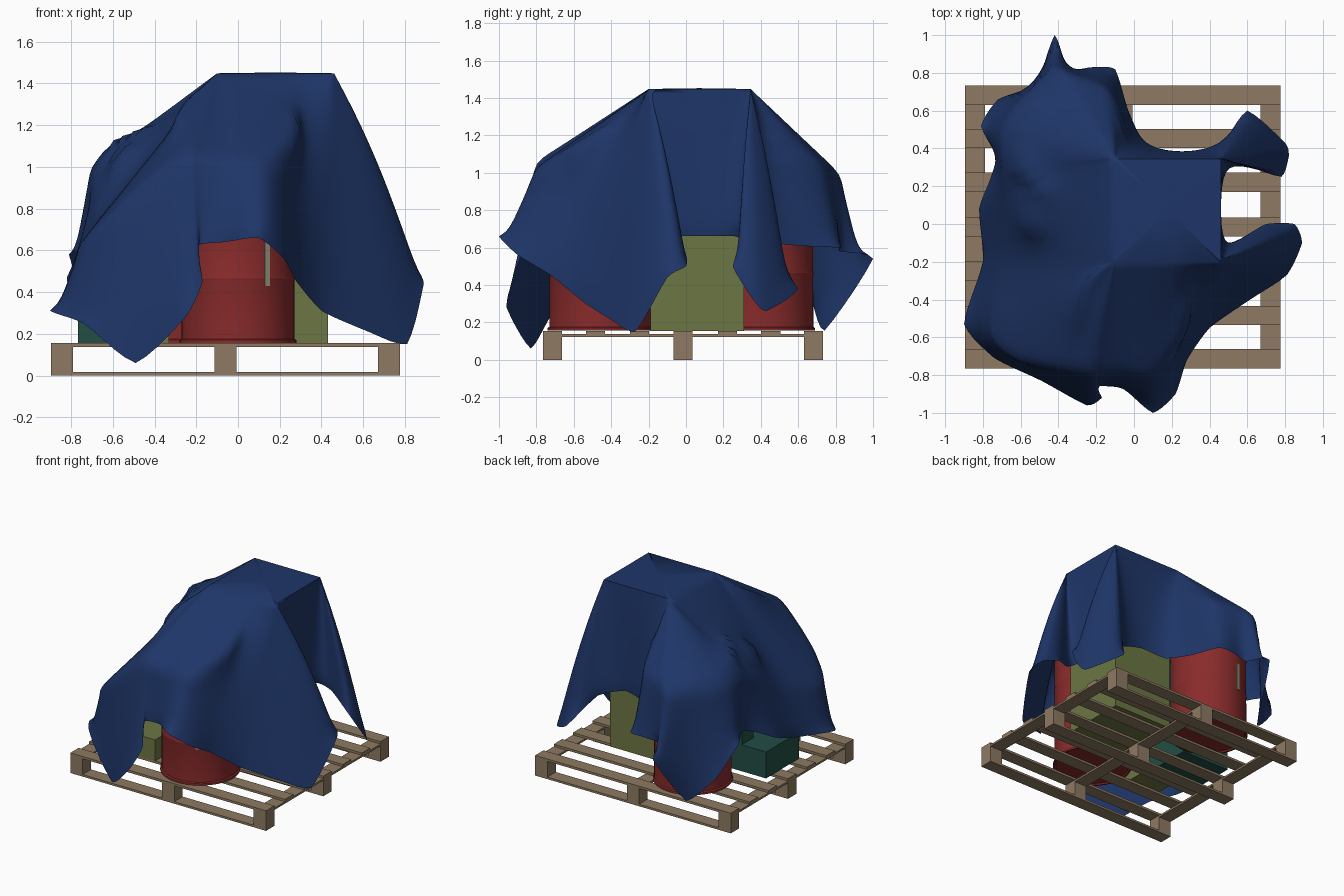
import bpy, bmesh, math
from mathutils import Vector

if "Cube" in bpy.data.objects:
    bpy.data.objects.remove(bpy.data.objects["Cube"])


def mat(name, r, g, b):
    m = bpy.data.materials.new(name)
    m.diffuse_color = (r, g, b, 1)
    m.use_nodes = True
    m.node_tree.nodes["Principled BSDF"].inputs["Base Color"].default_value = m.diffuse_color
    return m


WOOD = mat("pallet wood", .27, .195, .122)
RED = mat("drum red", .25, .024, .024)
OLIVE = mat("olive box", .15, .18, .057)
TEAL = mat("teal crate", .016, .075, .06)
BLUE = mat("tarp blue", .013, .036, .138)
PALE = mat("pale label", .32, .31, .22)


def finish(name, bm, material, smooth=None):
    me = bpy.data.meshes.new(name)
    bmesh.ops.recalc_face_normals(bm, faces=bm.faces)
    bm.to_mesh(me)
    bm.free()
    ob = bpy.data.objects.new(name, me)
    bpy.context.collection.objects.link(ob)
    me.materials.append(material)
    if smooth:
        bpy.ops.object.select_all(action='DESELECT')
        ob.select_set(True)
        bpy.context.view_layer.objects.active = ob
        bpy.ops.object.shade_smooth_by_angle(angle=math.radians(smooth))
    return ob


def box(name, x0, x1, y0, y1, z0, z1, material):
    bm = bmesh.new()
    bmesh.ops.create_cube(bm, size=1)
    for v in bm.verts:
        v.co = ((x0 + x1) / 2 + v.co.x * (x1 - x0), (y0 + y1) / 2 + v.co.y * (y1 - y0),
                (z0 + z1) / 2 + v.co.z * (z1 - z0))
    return finish(name, bm, material)


# Pallet: deck slats, stringer boards, blocks and bottom runners
SLATS = (-.765, -.535, -.3, -.067, .17, .402, .63)
for i, y in enumerate(SLATS):
    box("deck_slat_%d" % i, -.895, .775, y, y + .102, .137, .155, WOOD)
for i, x in enumerate((-.895, -.113, .67)):
    box("stringer_board_%d" % i, x, x + .105, -.765, .732, .122, .137, WOOD)
    for j, y in enumerate((-.765, -.067, .63)):
        box("block_%d_%d" % (i, j), x, x + .105, y, y + .102, .016, .122, WOOD)
for j, y in enumerate((-.765, -.067, .63)):
    box("bottom_runner_%d" % j, -.895, .775, y, y + .102, 0, .016, WOOD)


# Steel drums, lathed from a profile with chimes and two rolling hoops
DRUMS = ((0, -.46), (-.345, .41))
PROFILE = [(0, .165), (.26, .165), (.27, .156), (.28, .156), (.28, .17), (.271, .176),
           (.27, .455), (.273, .465), (.27, .475), (.27, .755), (.273, .765), (.27, .775),
           (.27, 1.03), (.276, 1.035), (.276, 1.05), (.262, 1.05), (.26, 1.035), (0, 1.035)]


def drum(name, cx, cy, label_angle, n=48):
    bm = bmesh.new()
    vs = [bm.verts.new((cx + r, cy, z)) for r, z in PROFILE]
    es = [bm.edges.new(p) for p in zip(vs, vs[1:])]
    bmesh.ops.spin(bm, geom=vs + es, cent=(cx, cy, 0), axis=(0, 0, 1),
                   angle=math.tau, steps=n, use_merge=True)
    bmesh.ops.remove_doubles(bm, verts=bm.verts, dist=1e-4)
    finish(name, bm, RED, 30)
    # Narrow label plate on the drum wall
    plate = box(name + "_label", .268, .274, -.014, .014, .43, .64, PALE)
    plate.location = (cx, cy, 0)
    plate.rotation_euler.z = math.radians(label_angle)


drum("front_drum", *DRUMS[0], -59)
drum("back_drum", *DRUMS[1], 101)

# Boxes under the tarp
box("tall_box", -.07, .43, -.19, .31, .155, 1.42, OLIVE)
box("low_box", -.6, -.33, -.54, -.29, .156, .32, OLIVE)
box("low_crate", -.767, -.36, -.28, .12, .156, .36, TEAL)
box("stacked_crate", -.56, -.3, -.02, .12, .36, 1.04, TEAL)

# Tarp hem, counter-clockwise from the front middle
HEM = [(.1, -1, .66), (.22, -.9, .56), (.28, -.72, .45), (.4, -.55, .31), (.6, -.41, .22),
       (.81, -.27, .15), (.89, -.1, .44), (.85, 0, .5), (.7, 0, .56), (.56, -.08, .6),
       (.46, -.1, .66), (.46, .28, .66), (.58, .31, .62), (.78, .25, .5), (.82, .36, .32),
       (.8, .43, .26), (.6, .6, .38), (.46, .42, .58), (.25, .38, .66), (.06, .42, .63),
       (-.03, .6, .61), (-.1, .82, .6), (-.22, .83, .6), (-.35, .82, .58), (-.42, 1, .54),
       (-.52, .74, .155), (-.72, .66, .35), (-.81, .52, .58), (-.73, .36, .6),
       (-.76, .24, .56), (-.82, .08, .47), (-.8, -.2, .36), (-.9, -.53, .31),
       (-.74, -.71, .25), (-.49, -.83, .06), (-.25, -.96, .28), (-.17, -.92, .45),
       (-.2, -.86, .62), (-.06, -.87, .64)]
# Tarp shoulder above the hem, from hem point 20 round to hem point 1
SHOULDER = [(-.05, .56, 1.08), (-.13, .72, 1.05), (-.25, .77, 1.03), (-.34, .8, 1.02),
            (-.42, .84, .98), (-.53, .73, 1), (-.66, .6, 1), (-.71, .46, 1), (-.7, .32, 1),
            (-.69, .2, .95), (-.67, .06, .9), (-.68, -.2, .72), (-.79, -.6, .6),
            (-.62, -.73, .76), (-.46, -.77, .91), (-.3, -.79, 1.05), (-.23, -.81, 1.06),
            (-.17, -.8, 1.04), (-.06, -.79, 1.03), (.1, -.81, 1.03), (.2, -.76, 1)]
M = len(HEM)
HEM = [Vector(p) for p in HEM]
PIN = {(20 + i) % M: Vector(p) for i, p in enumerate(SHOULDER)}
SUB, RINGS, PIN_RING = 5, 26, 15
N = M * SUB


def curve_at(pts, k):
    i, t = k // SUB, (k % SUB) / SUB
    b, c = pts[i], pts[(i + 1) % M]
    a, d = pts[i - 1], pts[(i + 2) % M]
    cr = b + .5 * t * (c - a + t * (2 * a - 5 * b + 4 * c - d + t * (3 * (b - c) + d - a)))
    return cr.lerp(b.lerp(c, t), .5)


def clamp(v, lo, hi):
    return max(lo, min(hi, v))


# Solids the cloth rests on (slightly inflated); drums carry a taut slope up to the tall box
SOLID_BOXES = ((-.1, .455, -.22, .345, 1.44), (-.6, -.27, -.06, .2, 1.09))
SLOPES = ((0, 1, .6), (.7, -.7, .28))


def push_out(p):
    for x0, x1, y0, y1, top in SOLID_BOXES:
        if x0 < p.x < x1 and y0 < p.y < y1 and p.z < top:
            gaps = [(top - p.z, 2, top), (p.x - x0, 0, x0), (x1 - p.x, 0, x1),
                    (p.y - y0, 1, y0), (y1 - p.y, 1, y1)]
            _, axis, val = min(gaps)
            p[axis] = val
    for (cx, cy), (ix, iy, slope) in zip(DRUMS, SLOPES):
        dx, dy = p.x - cx, p.y - cy
        r = math.hypot(dx, dy)
        top = 1.085 + slope * max(0, dx * ix + dy * iy + .25)
        if r < .3 and p.z < top:
            if top - p.z < (.3 - r) * 1.5 or r < 1e-4:
                p.z = top
            else:
                p.x, p.y = cx + dx * .3 / r, cy + dy * .3 / r


# Tarp: cone from crown over shoulder to hem, relaxed like cloth over the solids
cols, pinned = [], []
for k in range(N):
    h = curve_at(HEM, k)
    i = k // SUB
    crown = Vector((clamp(.18 + 1.6 * (h.x - .18), -.1, .46),
                    clamp(.08 + 2.5 * (h.y - .08), -.2, .345), 1.448))
    if 7 * SUB <= k <= 9 * SUB:
        crown.y = -.2
    shoulder = None
    if i in PIN and ((i + 1) % M in PIN or k % SUB == 0):
        shoulder = PIN[i].lerp(PIN.get((i + 1) % M, PIN[i]), (k % SUB) / SUB)
    pinned.append(shoulder is not None)
    col = []
    for j in range(RINGS + 1):
        t = j / RINGS
        if shoulder is None:
            p = crown.lerp(h, t)
            p.z += .07 * math.sin(math.pi * t)
        elif j <= PIN_RING:
            p = crown.lerp(shoulder, j / PIN_RING)
        else:
            p = shoulder.lerp(h, (j - PIN_RING) / (RINGS - PIN_RING))
        if 0 < j < RINGS:
            push_out(p)
        col.append(p)
    cols.append(col)

STEPS = 15
for step in range(STEPS):
    new = [[p.copy() for p in c] for c in cols]
    for k in range(N):
        for j in range(1, RINGS):
            if j == PIN_RING and pinned[k] and step < STEPS - 3:
                continue
            avg = (cols[k][j - 1] + cols[k][j + 1] + cols[k - 1][j] + cols[(k + 1) % N][j]) / 4
            q = cols[k][j].lerp(avg, .6)
            push_out(q)
            new[k][j] = q
    cols = new

bm = bmesh.new()
grid = [[bm.verts.new(p) for p in c] for c in cols]
centre = bm.verts.new((.18, .07, 1.452))
for k in range(N):
    a, b = grid[k], grid[(k + 1) % N]
    bm.faces.new((centre, a[0], b[0]))
    for j in range(RINGS):
        bm.faces.new((a[j], a[j + 1], b[j + 1], b[j]))
bmesh.ops.remove_doubles(bm, verts=bm.verts, dist=5e-4)
finish("tarp", bm, BLUE, 70)
